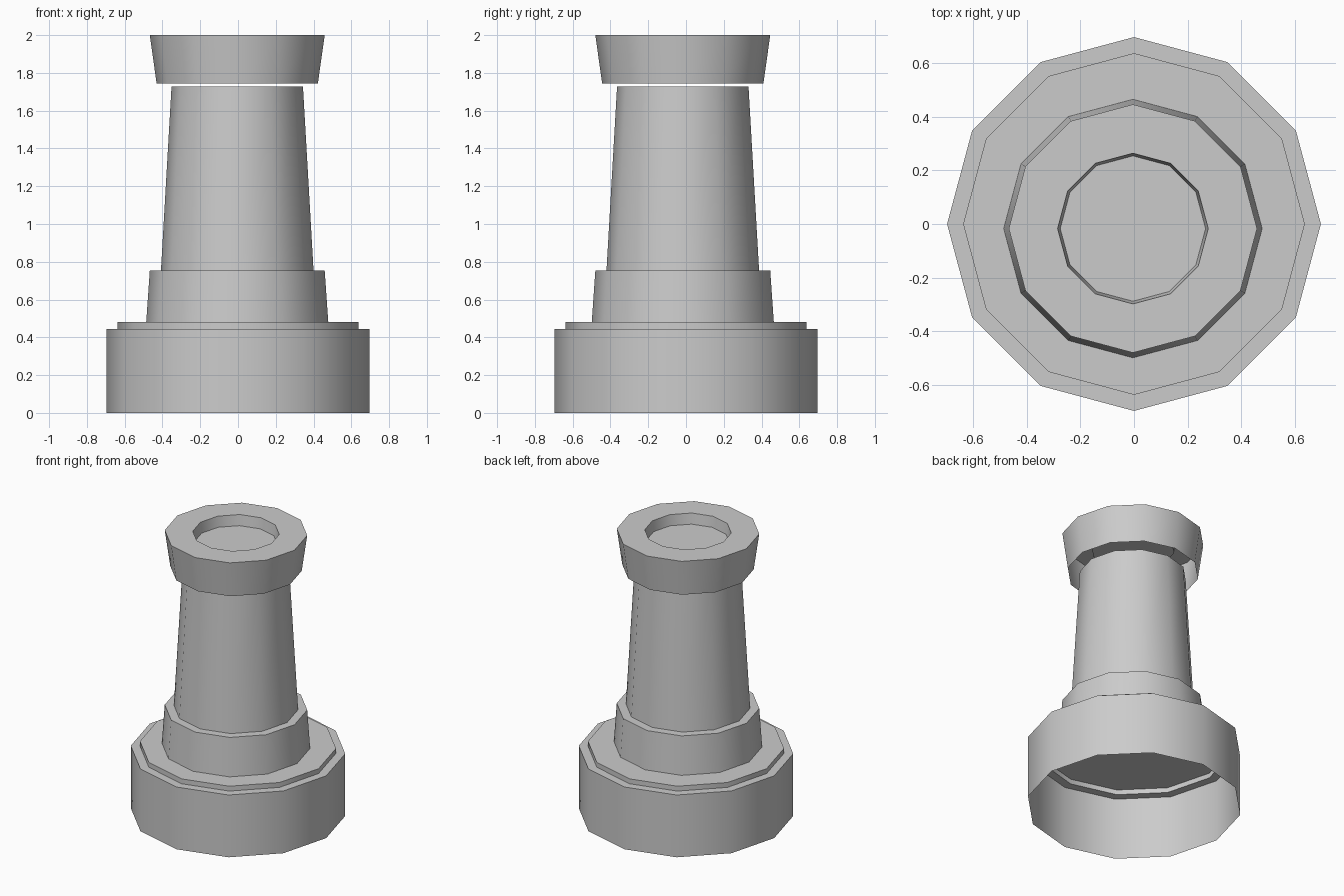
import bpy, bmesh, math

cube = bpy.data.objects.get("Cube")
if cube:
    bpy.data.objects.remove(cube, do_unlink=True)

SIDES = 12
GREY = (0.6, 0.6, 0.6, 1.0)
stone = bpy.data.materials.new("stone grey")
stone.use_nodes = True
stone.diffuse_color = GREY
stone.node_tree.nodes["Principled BSDF"].inputs["Base Color"].default_value = GREY


def lathe(name, profile, center=(0, 0)):
    """Twelve-sided shell from (radius, height) points, closed by a cap at the last point."""
    bm = bmesh.new()
    rings = []
    for r, z in profile:
        ring = []
        for i in range(SIDES):
            a = math.tau * i / SIDES
            ring.append(bm.verts.new((center[0] + r * math.cos(a),
                                      center[1] + r * math.sin(a), z)))
        rings.append(ring)
    for low, high in zip(rings, rings[1:]):
        for i in range(SIDES):
            j = (i + 1) % SIDES
            bm.faces.new((low[i], low[j], high[j], high[i]))
    bm.faces.new(rings[-1])
    mesh = bpy.data.meshes.new(name)
    bm.to_mesh(mesh)
    bm.free()
    mesh.materials.append(stone)
    obj = bpy.data.objects.new(name, mesh)
    bpy.context.collection.objects.link(obj)
    # Smooth around the sides, sharp at the ledges
    bpy.ops.object.select_all(action='DESELECT')
    obj.select_set(True)
    bpy.context.view_layer.objects.active = obj
    bpy.ops.object.shade_smooth_by_angle(angle=math.radians(35))
    return obj


# The upper parts sit slightly off the base centre
AXIS = (-0.004, -0.017)

# Hollow base, open below, with a small step on top
lathe("base", [(0.697, 0), (0.697, 0.445), (0.637, 0.445), (0.637, 0.48)])

# Collar and tapering tower shaft
lathe("tower", [(0.482, 0.48), (0.463, 0.753), (0.404, 0.753), (0.348, 1.727)], AXIS)

# Floating flared crown, open below, with a shallow recess on top
lathe("crown", [(0.427, 1.745), (0.463, 2.0), (0.281, 2.0), (0.271, 1.925)], AXIS)
